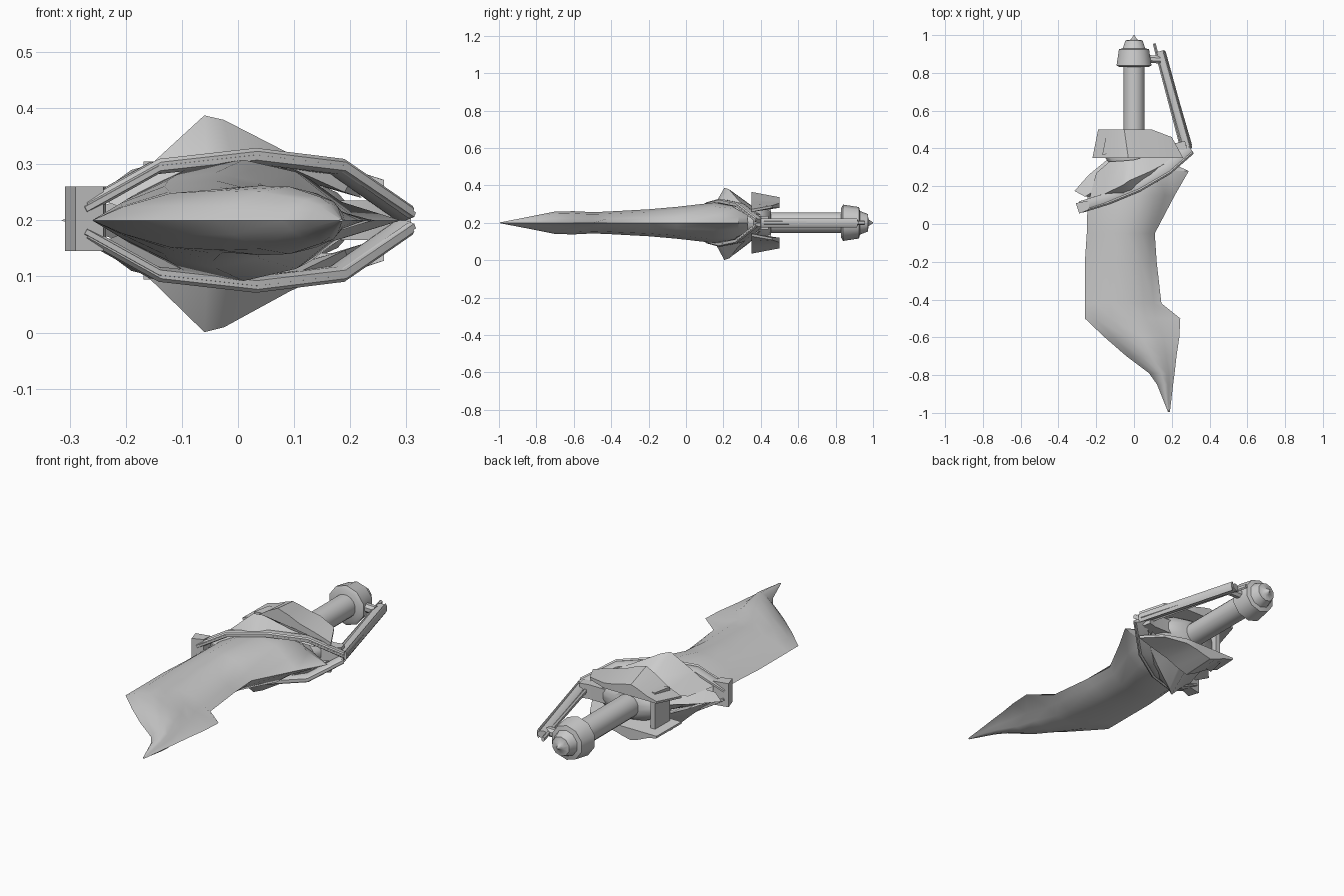
import bpy, bmesh, math
from mathutils import Vector

if "Cube" in bpy.data.objects:
    bpy.data.objects.remove(bpy.data.objects["Cube"])

ZC = 0.2  # height of the flat symmetry plane
steel = bpy.data.materials.new("grey steel")
steel.diffuse_color = (0.6, 0.6, 0.6, 1)
steel.use_nodes = True
steel.node_tree.nodes["Principled BSDF"].inputs["Base Color"].default_value = steel.diffuse_color


def loft(name, rings, angle=35):
    """Skin a list of equal-length closed point rings and cap the ends."""
    bm = bmesh.new()
    vs = [[bm.verts.new(p) for p in r] for r in rings]
    n = len(vs[0])
    for a, b in zip(vs, vs[1:]):
        for i in range(n):
            j = (i + 1) % n
            bm.faces.new((a[i], a[j], b[j], b[i]))
    bm.faces.new(vs[0][::-1])
    bm.faces.new(vs[-1])
    bmesh.ops.recalc_face_normals(bm, faces=bm.faces)
    me = bpy.data.meshes.new(name)
    bm.to_mesh(me)
    bm.free()
    me.materials.append(steel)
    ob = bpy.data.objects.new(name, me)
    bpy.context.collection.objects.link(ob)
    bpy.ops.object.select_all(action='DESELECT')
    ob.select_set(True)
    bpy.context.view_layer.objects.active = ob
    bpy.ops.object.shade_smooth_by_angle(angle=math.radians(angle))
    return ob


def lathe(name, profile, sides, x=0.0, angle=50):
    """Oval part along y from (y, x radius, z radius) triples."""
    turns = [math.tau * (i + .5) / sides for i in range(sides)]
    return loft(name, [[(x + rx * math.cos(t), y, ZC + rz * math.sin(t)) for t in turns]
                       for y, rx, rz in profile], angle)


def bar(name, path, wide, tall, sides=8):
    """Flattened bar along a path; wide is across in plan, tall is along z."""
    pts = [Vector(p) for p in path]
    rings = []
    for i, p in enumerate(pts):
        d = (pts[min(i + 1, len(pts) - 1)] - pts[max(i - 1, 0)]).normalized()
        side = d.cross(Vector((0, 0, 1))).normalized()
        up = side.cross(d)
        rings.append([p + side * wide * math.cos(t) + up * tall * math.sin(t)
                      for t in (math.tau * (k + .5) / sides for k in range(sides))])
    return loft(name, rings)


def prism(name, outline, z0, z1):
    return loft(name, [[(x, y, z) for x, y in outline] for z in (z0, z1)])


def flip(points, k=1.0):
    return [(x, y, ZC - k * (z - ZC)) for x, y, z in points]


# Blade: y, left edge, right edge, right end of thick body, half thickness
blade = [(0.36, -0.10, 0.12, 0.11, 0.06), (0.28, -0.20, 0.29, 0.20, 0.092),
         (0.15, -0.245, 0.215, 0.18, 0.108), (-0.05, -0.25, 0.11, 0.10, 0.085),
         (-0.2, -0.26, 0.12, 0.10, 0.072), (-0.42, -0.26, 0.145, 0.12, 0.06),
         (-0.5, -0.26, 0.245, 0.13, 0.057), (-0.6, -0.155, 0.24, 0.17, 0.062),
         (-0.7, -0.04, 0.225, 0.18, 0.06), (-0.79, 0.08, 0.215, 0.19, 0.042),
         (-0.85, 0.122, 0.207, 0.19, 0.03), (-0.995, 0.18, 0.19, 0.187, 0.002)]
rings = []
for y, l, r, b, h in blade:
    w = b - l
    top = [(l + w * f, y, ZC + h * g)
           for f, g in ((0.14, .42), (0.36, .85), (0.6, 1), (0.82, .8), (0.96, .36))]
    rings.append([(l, y, ZC)] + top + [(r, y, ZC)] + flip(top[::-1]))
loft("blade", rings, angle=40)

# Thin pointed spur on the left of the guard
outer = [(-.315, .175), (-.24, .26), (-.13, .35)]
mid = [(-.26, .145), (-.17, .20), (-.09, .29)]
spur = []
for (xo, yo), (xm, ym), h in zip(outer, mid, (.02, .05, .06)):
    spur.append([(xo, yo, ZC), (xm, ym, ZC + h), (xm + .04, ym, ZC), (xm, ym, ZC - h)])
loft("guard_spur", spur)

# Grip, pommel and the core of the collar
lathe("grip", [(0.30, .056, .056), (0.90, .056, .056)], 16)
lathe("pommel", [(y, r, r) for y, r in (
    (0.83, 0.08), (0.84, 0.097), (0.925, 0.084), (0.93, 0.063),
    (0.972, 0.047), (0.976, 0.018), (1.0, 0.002))], 10)
lathe("collar_core", [(.33, .16, .08), (.37, .19, .088), (.42, .16, .08), (.455, .06, .06)],
      16, 0.02)

# Block closing the left end of the guard bars
prism("guard_end_block", [(-.308, .11), (-.29, .055), (-.24, .075), (-.235, .125)],
      0.145, 0.26)

# Parts repeated above and below the blade
front = [(-.24, .12, .235), (-.155, .16, .30), (-.06, .205, .387),
         (-.025, .23, .379), (.09, .28, .32), (.2, .34, .27)]
rear = [(-.2, .27, .23), (-.13, .33, .25), (-.05, .335, .30),
        (0, .34, .30), (.08, .36, .28), (.22, .40, .24)]
inner = [(-.2, .12, .22), (-.13, .14, .265), (-.055, .155, .30),
         (-.01, .17, .305), (.09, .235, .295), (.19, .31, .25)]
guard_path = [(-0.28, 0.09, .22), (-0.15, 0.13, .293), (0.02, 0.2, .312),
              (0.175, 0.29, .293), (0.295, 0.395, .21)]
collar = [(-.22, .268), (-.15, .295), (-.08, .34), (-.03, .365),
          (.03, .346), (.09, .32), (.17, .30), (.26, .272)]
for side, f in (("upper", lambda p, k=1: list(p)), ("lower", flip)):
    loft(side + "_wing", [f(s, 1.065) for s in zip(inner, front, rear)])
    bar(side + "_guard_bar", f(guard_path), 0.034, 0.012)
    ridge = [(x + .012, y - .02, z + .005) for x, y, z in guard_path]
    bar(side + "_guard_rib", f(ridge), 0.009, 0.012, 6)
    # Arched collar plate with a flat underside
    cols = []
    for x, z in collar:
        t = (x + .22) / .48
        xr, yr, zr = -.19 + .35 * t, .5, .29 + (z - .268) * .48
        if t == 1:
            xr, yr = .2, .46
        cols.append(f([(x, .35, z), (xr, yr, zr), (xr, yr, .28), (x, .35, .258)]))
    loft(side + "_collar", cols)

# Upright lug through the open left end of the collar
prism("collar_lug", [(-.168, .365), (-.125, .375), (-.125, .455), (-.15, .455)], 0.095, 0.305)

# Hinge joining the guard bars to the knuckle bar
prism("hinge_arm", [(.04, .36), (.2, .36), (.28, .40), (.27, .44), (.23, .43), (.05, .43)],
      0.165, 0.235)

# Knuckle bar: a broad strip with two slim rails, tied to the pommel
bar("knuckle_bar", [(0.285, 0.41, ZC), (0.138, 0.915, ZC)], 0.026, 0.018)
bar("inner_rail", [(0.245, 0.43, ZC), (0.107, 0.955, ZC)], 0.009, 0.012, 6)
bar("outer_rail", [(0.302, 0.40, ZC), (0.16, 0.915, ZC)], 0.008, 0.024, 6)
bar("pommel_link", [(0.06, 0.875, ZC), (0.14, 0.87, ZC)], 0.022, 0.022)
